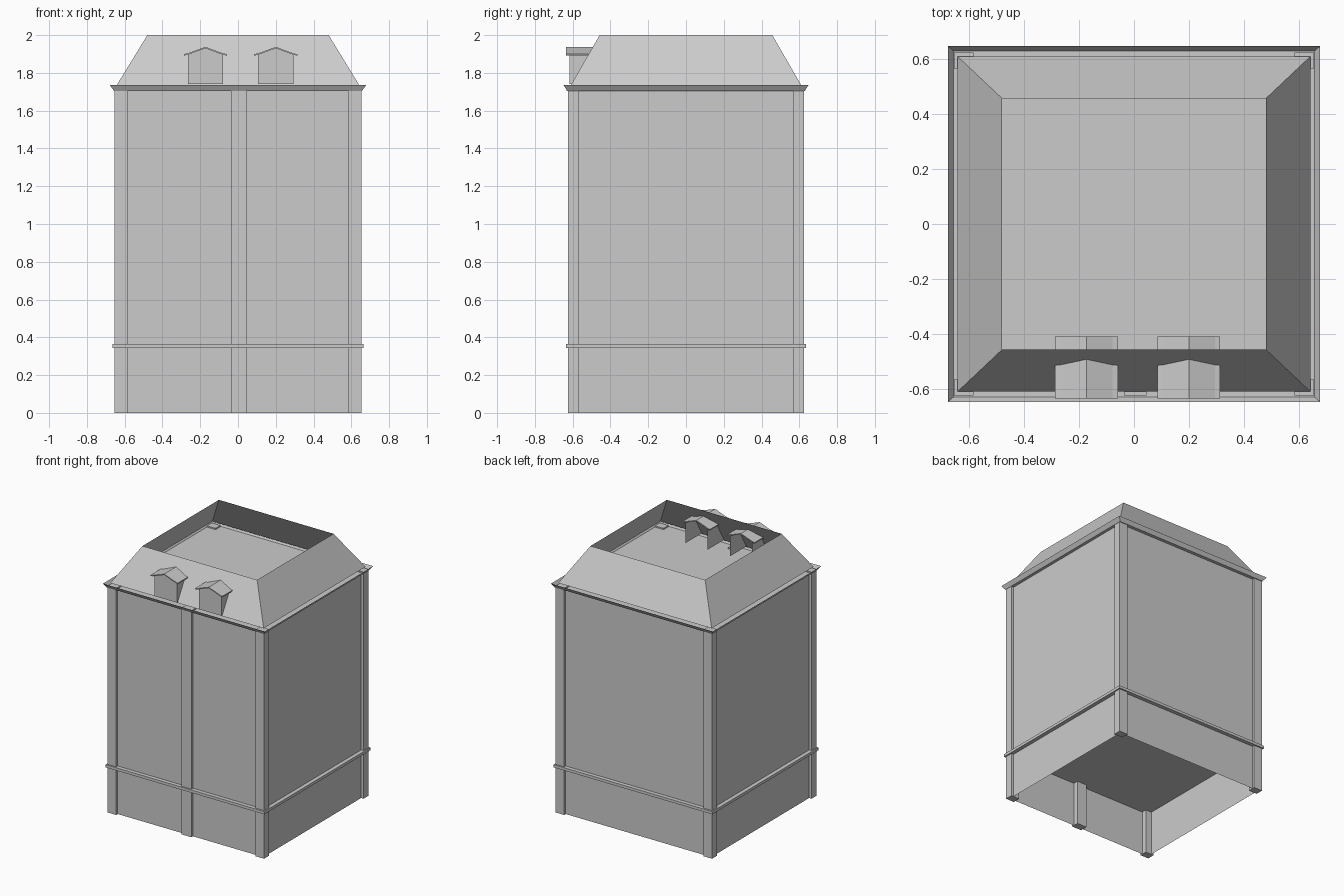
import bpy
import bmesh

cube = bpy.data.objects.get("Cube")
if cube:
    bpy.data.objects.remove(cube, do_unlink=True)

grey = bpy.data.materials.new("plain_grey")
grey.use_nodes = True
grey.diffuse_color = (0.6, 0.6, 0.6, 1)
grey.node_tree.nodes["Principled BSDF"].inputs["Base Color"].default_value = (0.6, 0.6, 0.6, 1)


def add(name, bm):
    mesh = bpy.data.meshes.new(name)
    bm.to_mesh(mesh)
    bm.free()
    mesh.materials.append(grey)
    obj = bpy.data.objects.new(name, mesh)
    bpy.context.collection.objects.link(obj)
    return obj


def box(name, lo, hi):
    bm = bmesh.new()
    bmesh.ops.create_cube(bm, size=1)
    for v in bm.verts:
        for i in range(3):
            v.co[i] = lo[i] if v.co[i] < 0 else hi[i]
    return add(name, bm)


def skirt(name, low, high, floor=False):
    """Four-sided sheet between two centred rectangles given as (half x, half y, z)."""
    bm = bmesh.new()
    corners = [(-1, -1), (1, -1), (1, 1), (-1, 1)]
    a, b = [[bm.verts.new((sx * r[0], sy * r[1], r[2])) for sx, sy in corners]
            for r in (low, high)]
    for i in range(4):
        j = (i + 1) % 4
        bm.faces.new((a[i], a[j], b[j], b[i]))
    if floor:
        bm.faces.new(a[::-1])
    return add(name, bm)


# Walls, open underneath, and the solid slab that shows as a belt course
skirt("walls", (0.635, 0.605, 0), (0.635, 0.605, 1.705))
box("belt_slab", (-0.665, -0.635, 0.343), (0.665, 0.635, 0.364))

# Corner pillars and front pilaster
for sx, side in ((-1, "right"), (1, "left")):
    for sy, end in ((-1, "front"), (1, "back")):
        xs = sorted((sx * 0.584, sx * 0.655))
        ys = sorted((sy * 0.566, sy * 0.624))
        box(f"{end}_{side}_pillar", (xs[0], ys[0], 0), (xs[1], ys[1], 1.715))
box("front_pilaster", (-0.036, -0.624, 0), (0.046, -0.566, 1.715))

# Flared cornice tray and open-topped mansard roof
skirt("cornice", (0.657, 0.63, 1.705), (0.678, 0.648, 1.735), floor=True)
skirt("mansard_roof", (0.642, 0.61, 1.735), (0.48, 0.457, 2.0))


def dormer(side, cx):
    front, back, half, eave, peak = -0.617, -0.41, 0.093, 1.9, 1.93
    # Gabled front with two cheeks, open at the back
    bm = bmesh.new()
    outline = [(-half, 1.74), (half, 1.74), (half, eave), (0, peak), (-half, eave)]
    f = [bm.verts.new((cx + x, front, z)) for x, z in outline]
    bm.faces.new(f)
    for low, high in ((f[0], f[4]), (f[1], f[2])):
        rear = [bm.verts.new((v.co.x, back, v.co.z)) for v in (high, low)]
        bm.faces.new((low, high, *rear))
    add(f"{side}_dormer", bm)

    # Thin gable roof with slightly kicked eaves
    bm = bmesh.new()
    line = [(-0.114, 1.9), (-0.095, 1.903), (0, 1.938), (0.095, 1.903), (0.114, 1.9)]
    line += [(x, z - 0.008) for x, z in reversed(line)]
    a, b = [[bm.verts.new((cx + x, y, z)) for x, z in line] for y in (-0.635, back)]
    bm.faces.new(a)
    bm.faces.new(b[::-1])
    for i in range(len(a)):
        j = (i + 1) % len(a)
        bm.faces.new((a[i], a[j], b[j], b[i]))
    bmesh.ops.recalc_face_normals(bm, faces=bm.faces)
    add(f"{side}_dormer_roof", bm)


dormer("right", -0.173)
dormer("left", 0.2)
